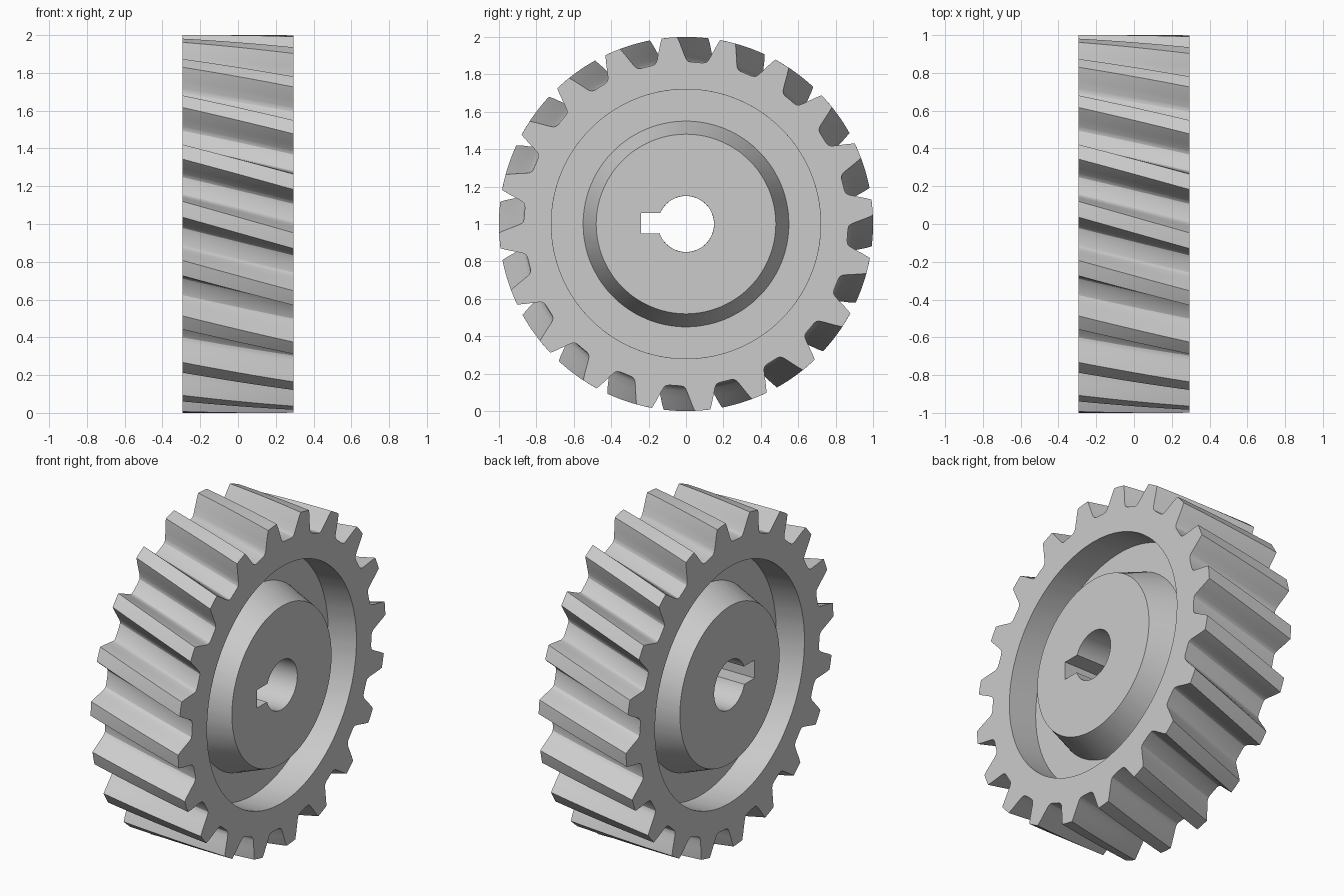
import bpy, bmesh
from math import sin, cos, radians, degrees

if "Cube" in bpy.data.objects:
    bpy.data.objects.remove(bpy.data.objects["Cube"])

TEETH, HALF = 20, 0.295
PITCH = 360 / TEETH
TWIST = 9.6          # degrees over the full width
CENTRE_Z = 1.0

# half tooth profile: (degrees from tooth centre, radius)
half = [(2.4, 1.0), (3.15, 0.968), (3.95, 0.93), (4.9, 0.89), (5.3, 0.879),
        (5.9, 0.870), (7.0, 0.866)]
tooth = [(-a, r) for a, r in reversed(half)] + [(0, 1.0)] + half
outline = [(k * PITCH + a, r) for k in range(TEETH) for a, r in tooth]


def ring(bm, x, radius=None):
    """Ring of points at x: tooth outline, or a circle when a radius is given."""
    turn = 18.3 + TWIST * x / (2 * HALF)
    pts = []
    for a, r in outline:
        t = radians(a + turn)
        rr = radius or r
        pts.append(bm.verts.new((x, rr * cos(t), CENTRE_Z + rr * sin(t))))
    return pts


bm = bmesh.new()
# closed cross-section: toothed face, rim, recessed web, conical hub, bore
steps = 8
rings = [ring(bm, -HALF + 2 * HALF * i / steps) for i in range(steps + 1)]
side = [(HALF, 0.72), (0.105, 0.72), (0.105, 0.55), (HALF, 0.48), (HALF, 0.15)]
rings += [ring(bm, x, r) for x, r in side]
rings += [ring(bm, -x, r) for x, r in reversed(side)]
n = len(outline)
for k, a in enumerate(rings):
    b = rings[(k + 1) % len(rings)]
    for i in range(n):
        j = (i + 1) % n
        bm.faces.new((a[i], a[j], b[j], b[i]))
bmesh.ops.recalc_face_normals(bm, faces=bm.faces)
mesh = bpy.data.meshes.new("helical_gear")
bm.to_mesh(mesh)
bm.free()
gear = bpy.data.objects.new("helical_gear", mesh)
bpy.context.collection.objects.link(gear)

# keyway cut into the bore
bpy.ops.mesh.primitive_cube_add(size=1, location=(0, -0.15, 1.005))
cutter = bpy.context.object
cutter.name = "keyway_cutter"
cutter.scale = (1, 0.18, 0.11)
cutter.hide_render = True
mod = gear.modifiers.new("keyway", 'BOOLEAN')
mod.operation = 'DIFFERENCE'
mod.solver = 'EXACT'
mod.object = cutter

bpy.ops.object.select_all(action='DESELECT')
gear.select_set(True)
bpy.context.view_layer.objects.active = gear
bpy.ops.object.modifier_apply(modifier=mod.name)
bpy.data.objects.remove(cutter)
bpy.ops.object.shade_smooth_by_angle(angle=radians(25))
